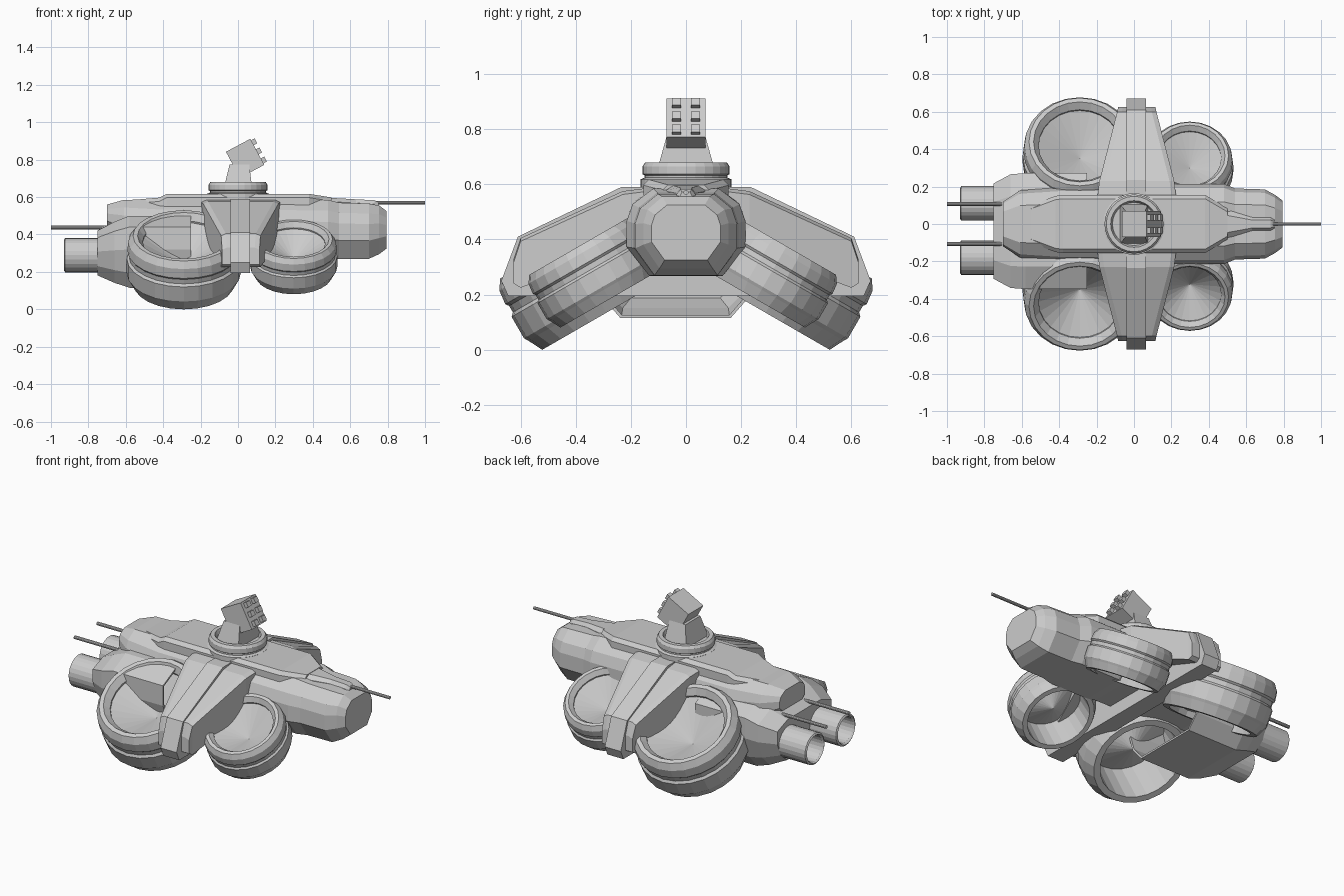
import bpy, bmesh, math
from mathutils import Vector, Matrix

if "Cube" in bpy.data.objects:
    bpy.data.objects.remove(bpy.data.objects["Cube"])

grey = bpy.data.materials.new("hull_grey")
grey.diffuse_color = (0.6, 0.6, 0.6, 1)
grey.use_nodes = True
grey.node_tree.nodes["Principled BSDF"].inputs["Base Color"].default_value = grey.diffuse_color


def finish(name, bm, matrix=None):
    bmesh.ops.recalc_face_normals(bm, faces=bm.faces)
    if matrix:
        bm.transform(matrix)
    me = bpy.data.meshes.new(name)
    bm.to_mesh(me)
    bm.free()
    me.materials.append(grey)
    ob = bpy.data.objects.new(name, me)
    bpy.context.collection.objects.link(ob)
    return ob


def loft(name, sections, cap0=True, cap1=True, matrix=None):
    """Skin a list of equal-length closed loops."""
    bm = bmesh.new()
    loops = [[bm.verts.new(p) for p in s] for s in sections]
    n = len(loops[0])
    for a, b in zip(loops, loops[1:]):
        for i in range(n):
            j = (i + 1) % n
            bm.faces.new((a[i], a[j], b[j], b[i]))
    if cap0:
        bm.faces.new(loops[0])
    if cap1:
        bm.faces.new(loops[-1])
    return finish(name, bm, matrix)


def lathe(name, profile, seg, matrix, closed=True):
    """Revolve (radius, height) points round local z."""
    bm = bmesh.new()
    pts = profile + profile[:1] if closed else profile
    verts = [bm.verts.new((r, 0, h)) for r, h in pts]
    edges = [bm.edges.new(e) for e in zip(verts, verts[1:])]
    bmesh.ops.spin(bm, geom=verts + edges, cent=(0, 0, 0), axis=(0, 0, 1),
                   angle=2 * math.pi, steps=seg, use_merge=False)
    bmesh.ops.remove_doubles(bm, verts=bm.verts, dist=1e-5)
    return finish(name, bm, matrix)


def box(name, size, matrix):
    bm = bmesh.new()
    bmesh.ops.create_cube(bm, size=1, matrix=Matrix.Diagonal((*size, 1)))
    return finish(name, bm, matrix)


def mirrored(half):
    """Complete a half section given as (x, y, z) with y >= 0."""
    return half + [(x, -y, z) for x, y, z in reversed(half)]


T = Matrix.Translation
ALONG_X = Matrix.Rotation(math.pi / 2, 4, 'Y')


# fuselage: x, half width, bottom, top
def hull_section(x, w, z0, z1):
    h = z1 - z0
    return mirrored([(x, w * .55, z1), (x, w * .9, z1 - .18 * h), (x, w, z1 - .37 * h),
                     (x, w, z0 + .33 * h), (x, w * .62, z0)])


loft("fuselage", [hull_section(*s) for s in [
    (-.70, .12, .43, .56), (-.61, .18, .36, .585), (-.40, .195, .28, .588),
    (.17, .195, .27, .588), (.22, .215, .268, .588), (.48, .215, .268, .585),
    (.54, .19, .27, .57), (.70, .185, .27, .565), (.755, .155, .295, .555),
    (.795, .125, .325, .525)]])

# raised deck plate
loft("deck_plate", [mirrored([(x, w - .02, z), (x, w, z - .02), (x, w, .54)]) for x, w, z in [
    (-.62, .075, .58), (-.42, .15, .597), (-.38, .155, .617),
    (.38, .155, .617), (.5, .085, .598)]])

# wing core: solid arched rib running right across
half = [(.235, .59), (.61, .41), (.67, .25), (.645, .195)]
loop = half + [(-y, z) for y, z in reversed(half)]
loft("wing_rib", [[(x, y, z) for y, z in loop] for x in (-.04, .065)])

# wing fairings, tapered outwards
for side, tag in ((1, "left"), (-1, "right")):
    secs = []
    for y, x, z0, z1 in [(.15, .21, .38, .585), (.23, .2, .36, .575), (.60, .105, .225, .405),
                         (.625, .1, .24, .33)]:
        c = .015
        secs.append([(c - x, side * y, z0), (c - x, side * y, z1 - .012), (c - x + .025, side * y, z1),
                     (c + x - .025, side * y, z1), (c + x, side * y, z1 - .012), (c + x, side * y, z0)])
    loft("wing_fairing_" + tag, secs)

# ducted fans, tilted 30 degrees outward
DUCT = [(.76, 0), (.88, 0), (.97, .18), (1, .23), (1, .53), (.96, .57), (.96, .66),
        (.99, .70), (.97, .88), (.89, 1), (.81, 1), (.72, .88)]
for side, tag in ((1, "left"), (-1, "right")):
    tilt = Matrix.Rotation(-side * math.radians(30), 4, 'X')
    for name, x, y, z, R, t in (("rear", -.29, side * .289, .134, .305, .30),
                                ("front", .298, side * .266 - .012, .183, .233, .222)):
        m = T((x, y, z)) @ tilt
        lathe(f"{name}_duct_{tag}", [(r * R, h * t) for r, h in DUCT], 24, m)
        lathe(f"{name}_duct_cone_{tag}", [(.73 * R, .85 * t), (0, .4 * t)], 24, m, closed=False)


# rear engine pod: open at the front, closed at the tail
def pod_section(x, k, zc, kz):
    pts = [(.19, .50), (.31, .44), (.31, .32), (.27, .195), (.2, .115)]
    return [(x, y * k - .038, zc + (z - zc) * kz)
            for _, y, z in mirrored([(0, y, z) for y, z in pts])]


pod = loft("engine_pod", [pod_section(-.752, .82, .29, .62), pod_section(-.66, .98, .29, .85),
                          pod_section(-.58, 1, .29, 1), pod_section(-.25, 1, .29, 1)], cap1=False)
mod = pod.modifiers.new("shell", 'SOLIDIFY')
mod.thickness = .012
mod.offset = -1

# engine exhaust tubes
for y, tag in ((.11, "left"), (-.18, "right")):
    lathe("exhaust_" + tag, [(0, .24), (.075, .24), (.075, .01), (.082, 0), (.092, .006), (.092, .3), (0, .3)],
          24, T((-.93, y, .289)) @ ALONG_X, closed=False)

# rear guns
for side, tag in ((1, "left"), (-1, "right")):
    lathe("rear_gun_" + tag, [(0, 0), (.010, 0), (.010, .5), (0, .5)], 10,
          T((-1, side * .107, .437)) @ ALONG_X, closed=False)

# nose gun and its mount
lathe("nose_gun", [(0, 0), (.009, 0), (.009, .28), (0, .28)], 10,
      T((.72, 0, .57)) @ ALONG_X, closed=False)
loft("nose_gun_mount", [mirrored([(x, w * .6, z), (x, w, z - .02), (x, w, .53)]) for x, w, z in [
    (.47, .085, .597), (.63, .036, .588), (.73, .034, .583), (.75, .025, .572)]])

# turret ring
lathe("turret_ring", [(0, .58), (.165, .58), (.165, .618), (.15, .624), (.15, .632), (.158, .637),
                      (.158, .665), (.148, .68), (.125, .68), (.115, .655), (0, .655)],
      28, Matrix.Identity(4), closed=False)

# turret pedestal
loft("turret_pedestal", [
    [(-.075, -.105, .65), (.075, -.105, .65), (.075, .105, .65), (-.075, .105, .65)],
    [(-.045, -.07, .775), (.06, -.07, .775), (.06, .07, .775), (-.045, .07, .775)]])

# missile launcher box with six square tubes
aim = T((.038, 0, .807)) @ Matrix.Rotation(-math.radians(28), 4, 'Y')
box("launcher_box", (.148, .14, .158), aim)
for i in range(3):
    for j in (-1, 1):
        box(f"launcher_tube_{i}_{'left' if j > 0 else 'right'}", (.04, .032, .03),
            aim @ T((.075, j * .034, (i - 1) * .055)))
